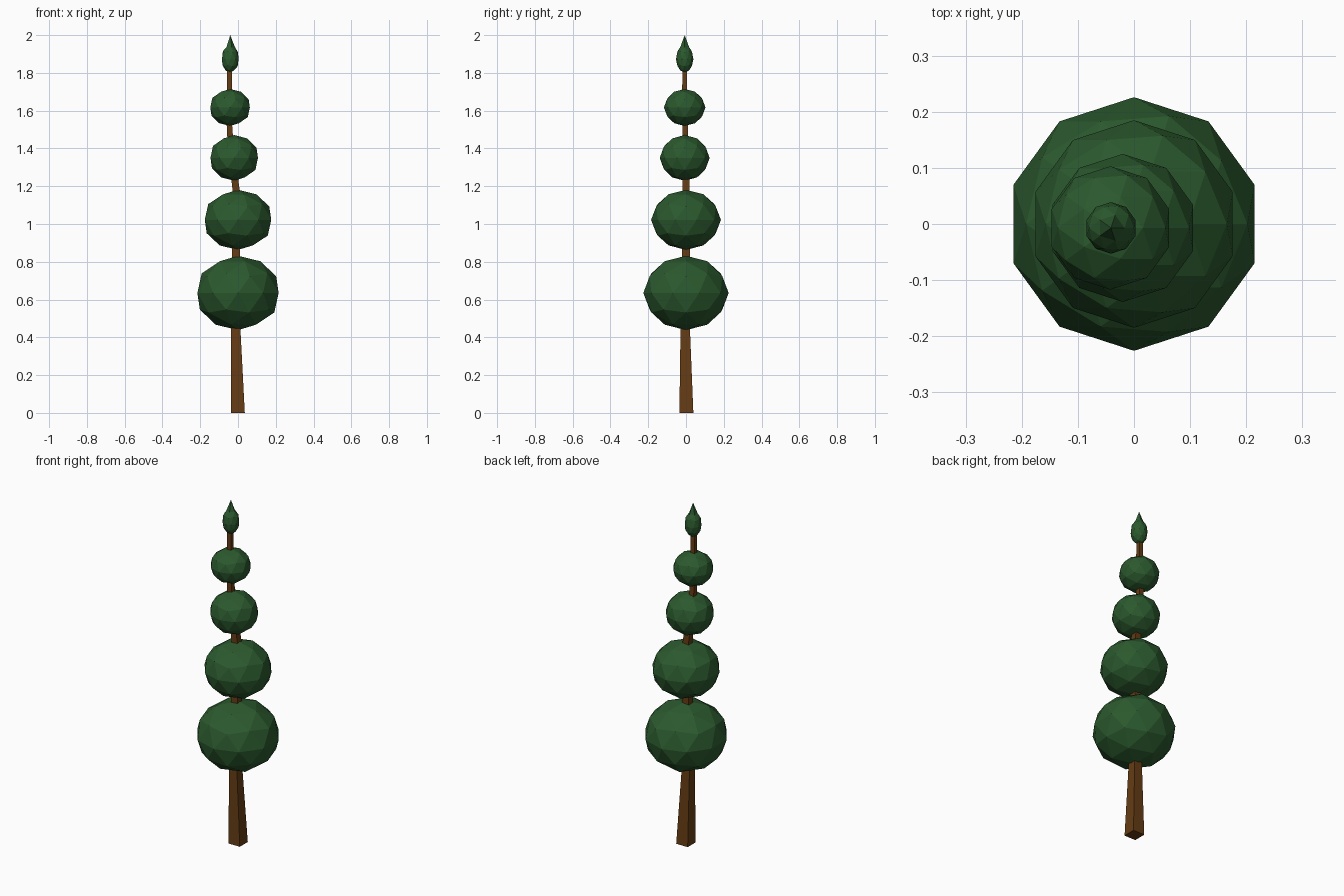
import bpy, bmesh

if "Cube" in bpy.data.objects:
    bpy.data.objects.remove(bpy.data.objects["Cube"])


def material(name, color):
    mat = bpy.data.materials.new(name)
    mat.diffuse_color = (*color, 1)
    mat.use_nodes = True
    mat.node_tree.nodes["Principled BSDF"].inputs["Base Color"].default_value = mat.diffuse_color
    return mat


leaf_green = material("leaf_green", (0.024, 0.1, 0.027))
bark_brown = material("bark_brown", (0.13, 0.045, 0.007))


def add_object(name, bm, mat):
    bmesh.ops.recalc_face_normals(bm, faces=bm.faces[:])
    mesh = bpy.data.meshes.new(name)
    bm.to_mesh(mesh)
    bm.free()
    mesh.materials.append(mat)
    obj = bpy.data.objects.new(name, mesh)
    bpy.context.collection.objects.link(obj)
    return obj


def ico_ball(center, radius, half_height):
    bm = bmesh.new()
    bmesh.ops.create_icosphere(bm, subdivisions=2, radius=1)
    bmesh.ops.scale(bm, vec=(radius, radius, half_height), verts=bm.verts[:])
    bmesh.ops.translate(bm, vec=center, verts=bm.verts[:])
    return bm


# Trunk: tapering, slightly bent square stem (x, y, z, half width)
sections = [
    (-0.001, 0.002, 0.00, 0.037),
    (-0.012, -0.004, 0.44, 0.025),
    (-0.010, 0.000, 0.85, 0.021),
    (-0.010, 0.000, 1.18, 0.019),
    (-0.038, -0.003, 1.40, 0.016),
    (-0.047, -0.005, 1.55, 0.014),
    (-0.045, -0.007, 1.72, 0.013),
    (-0.045, -0.007, 1.84, 0.012),
]
bm = bmesh.new()
rings = [[bm.verts.new((x + sx * h, y + sy * h, z))
          for sx, sy in ((-1, -1), (1, -1), (1, 1), (-1, 1))]
         for x, y, z, h in sections]
for low, high in zip(rings, rings[1:]):
    for i in range(4):
        j = (i + 1) % 4
        bm.faces.new((low[i], low[j], high[j], high[i]))
bm.faces.new(rings[0])
bm.faces.new(rings[-1])
add_object("trunk", bm, bark_brown)

# Clipped foliage balls, largest at the bottom
balls = [
    ((0, 0, 0.635), 0.226, 0.197),
    ((0, 0, 1.022), 0.185, 0.159),
    ((-0.02, -0.007, 1.35), 0.132, 0.121),
    ((-0.042, -0.007, 1.617), 0.110, 0.098),
]
for n, (center, radius, half_height) in enumerate(balls, 1):
    add_object(f"foliage_ball_{n}", ico_ball(center, radius, half_height), leaf_green)

# Teardrop tip: small ball with its top point pulled up
bm = ico_ball((-0.041, -0.007, 1.872), 0.046, 0.07)
max(bm.verts, key=lambda v: v.co.z).co.z = 2.0
for v in bm.verts:
    if 1.9 < v.co.z < 1.99:
        v.co.z += 0.006
add_object("foliage_tip", bm, leaf_green)
